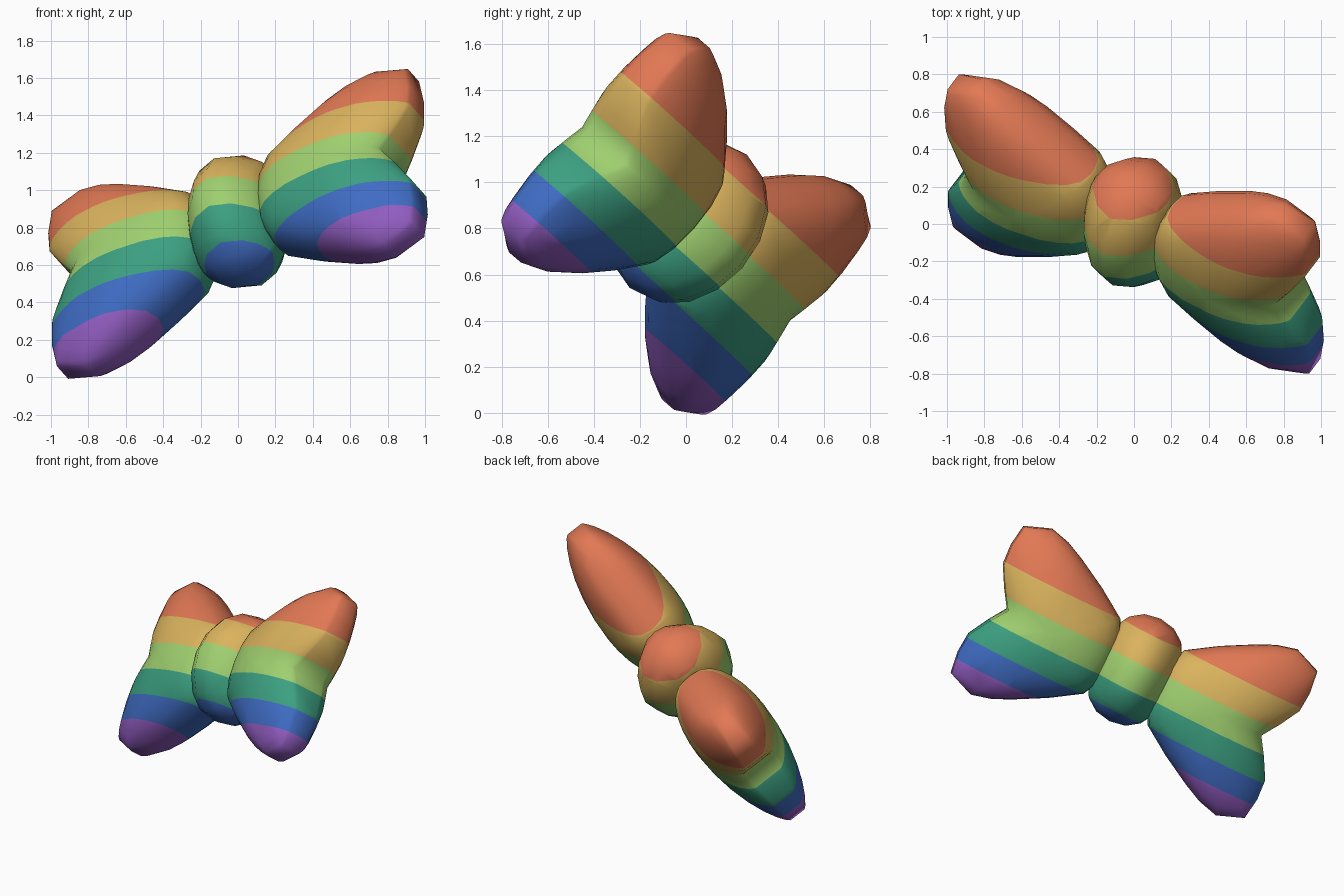
import bpy
import bmesh
import math
from mathutils import Matrix, Vector

cube = bpy.data.objects.get("Cube")
if cube:
    bpy.data.objects.remove(cube, do_unlink=True)

# Stripe colours, top to bottom, and the heights between them
COLOURS = [
    ("orange", (0.76, 0.19, 0.09)),
    ("yellow", (0.70, 0.45, 0.11)),
    ("light_green", (0.35, 0.63, 0.16)),
    ("teal", (0.045, 0.35, 0.22)),
    ("blue", (0.05, 0.15, 0.55)),
    ("purple", (0.29, 0.11, 0.54)),
]
CUTS = [0.285, 0.08, -0.11, -0.285, -0.445]

# Tilted frame of the bow: rolled in its own plane, swung, then leaned back
LEAN, SWING, ROLL = math.radians(-40.5), math.radians(-30), math.radians(-1.7)
FRAME = (Matrix.Translation((0, 0, 0.82)) @ Matrix.Rotation(LEAN, 4, "X")
         @ Matrix.Rotation(SWING, 4, "Z") @ Matrix.Rotation(ROLL, 4, "Y"))


def make_material(name, rgb):
    mat = bpy.data.materials.new(name)
    mat.use_nodes = True
    mat.diffuse_color = (*rgb, 1)
    bsdf = mat.node_tree.nodes["Principled BSDF"]
    bsdf.inputs["Base Color"].default_value = (*rgb, 1)
    bsdf.inputs["Roughness"].default_value = 0.7
    return mat


MATERIALS = [make_material(*c) for c in COLOURS]


def loft(bm, rings, start, end):
    """Skin closed rings of points, with a pole at each end."""
    rows = [[bm.verts.new(p) for p in ring] for ring in rings]
    n = len(rows[0])
    for a, b in zip(rows, rows[1:]):
        for i in range(n):
            j = (i + 1) % n
            bm.faces.new((a[i], a[j], b[j], b[i]))
    for pole, row in ((start, rows[0]), (end, rows[-1])):
        tip = bm.verts.new(pole)
        for i in range(n):
            bm.faces.new((tip, row[i], row[(i + 1) % n]))


def finish(bm, name):
    """Cut the stripes, colour them and place the part."""
    for z in CUTS:
        bmesh.ops.bisect_plane(bm, geom=bm.verts[:] + bm.edges[:] + bm.faces[:],
                               dist=1e-5, plane_co=(0, 0, z), plane_no=(0, 0, 1))
    bmesh.ops.recalc_face_normals(bm, faces=bm.faces[:])
    for f in bm.faces:
        height = f.calc_center_median().z
        f.material_index = sum(height < z for z in CUTS)
        f.smooth = True
    mesh = bpy.data.meshes.new(name)
    bm.to_mesh(mesh)
    bm.free()
    for mat in MATERIALS:
        mesh.materials.append(mat)
    obj = bpy.data.objects.new(name, mesh)
    bpy.context.collection.objects.link(obj)
    obj.matrix_world = FRAME


# Wings: notched outline (length, height, rim half thickness) around a thick middle
UPPER = [(1.03, 0.12, 0.1), (1.11, 0.26, 0.08), (1.12, 0.4, 0.07), (1.10, 0.55, 0.06),
         (0.92, 0.62, 0.04), (0.78, 0.585, 0.03), (0.65, 0.525, 0.02),
         (0.44, 0.41, 0.02), (0.24, 0.28, 0.02), (0.18, 0.16, 0.02)]
LOWER = [(u, -v, rim) for u, v, rim in reversed(UPPER)]
OUTLINE = [(0.95, 0, 0.12)] + UPPER + [(0.16, 0, 0.02)] + LOWER
CENTRE, THICK, STEPS = 0.6, 0.28, 7


def wing_ring(side, face, step):
    """One ring between the middle and the rim; the end tapers like a wedge."""
    a = math.pi / 2 * step / STEPS
    r = math.sin(a)
    ring = []
    for u, v, rim in OUTLINE:
        power = 0.85 + 1.8 * max(0, u - 0.7)
        w = rim + (THICK - rim) * abs(math.cos(a)) ** power
        ring.append((side * (CENTRE + (u - CENTRE) * r), face * w, v * r))
    return ring


for name, side in (("left_wing", 1), ("right_wing", -1)):
    steps = range(1, STEPS + 1)
    rings = [wing_ring(side, 1, s) for s in steps]
    rings += [wing_ring(side, -1, s) for s in reversed(steps)]
    bm = bmesh.new()
    loft(bm, rings, (side * CENTRE, THICK, 0), (side * CENTRE, -THICK, 0))
    finish(bm, name)

# Knot: a flattened barrel (length, depth, height), set slightly high
HALF = [(0.232, 0.13, 0.24), (0.195, 0.2, 0.305), (0.11, 0.295, 0.365)]
PROFILE = [(-u, d, h) for u, d, h in HALF] + [(0, 0.34, 0.385)] + HALF[::-1]
SIDES, RISE = 16, 0.015
ANGLES = [math.tau * i / SIDES for i in range(SIDES)]
rings = [[(u, d * math.cos(a), RISE + h * math.sin(a)) for a in ANGLES] for u, d, h in PROFILE]
bm = bmesh.new()
loft(bm, rings, (-0.235, 0, RISE), (0.235, 0, RISE))
finish(bm, "knot")
